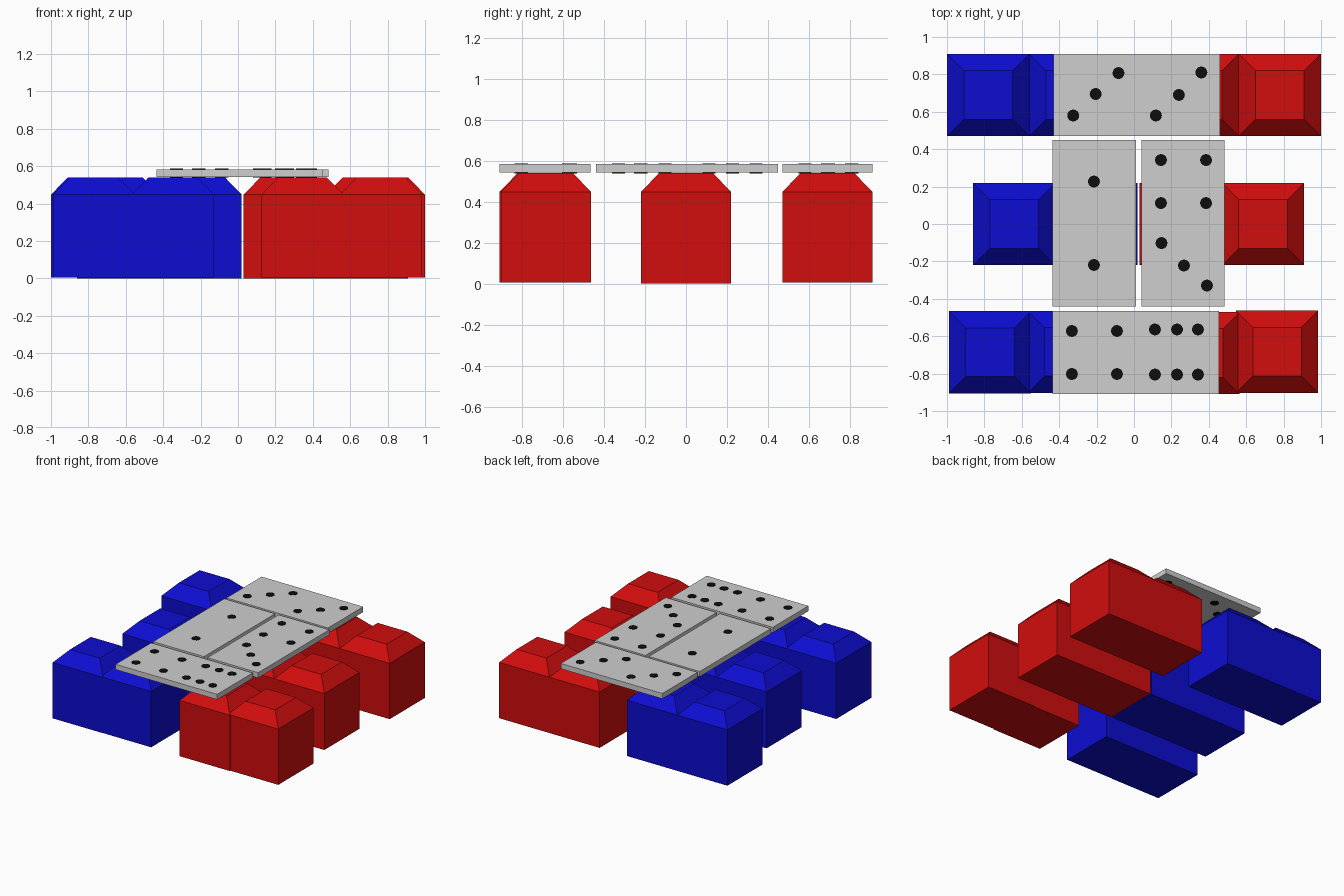
import bpy, bmesh, math

if "Cube" in bpy.data.objects:
    bpy.data.objects.remove(bpy.data.objects["Cube"])


def material(name, rgb):
    m = bpy.data.materials.new(name)
    m.diffuse_color = (*rgb, 1)
    m.use_nodes = True
    m.node_tree.nodes["Principled BSDF"].inputs["Base Color"].default_value = m.diffuse_color
    return m


BLUE = material("blue", (0.004, 0.004, 0.64))
RED = material("red", (0.64, 0.004, 0.004))
GREY = material("light grey", (0.62, 0.62, 0.62))
BLACK = material("black", (0.004, 0.004, 0.004))

SIZE, SHOULDER, TOP, INSET = 0.44, 0.447, 0.54, 0.09


def finish(bm, name, mat):
    bmesh.ops.remove_doubles(bm, verts=bm.verts, dist=0.0005)
    bmesh.ops.recalc_face_normals(bm, faces=bm.faces)
    me = bpy.data.meshes.new(name)
    bm.to_mesh(me)
    bm.free()
    me.materials.append(mat)
    ob = bpy.data.objects.new(name, me)
    bpy.context.collection.objects.link(ob)
    return ob


def block(name, x0, yc, z0, count, mat):
    """Row of square cells sharing one body, each with a hipped top."""
    bm = bmesh.new()

    def ring(x, z, d):
        a, b, h = x + d, x + SIZE - d, SIZE / 2 - d
        return [bm.verts.new(p) for p in
                ((a, yc - h, z), (b, yc - h, z), (b, yc + h, z), (a, yc + h, z))]

    for i in range(count):
        x = x0 + i * SIZE
        low, mid, top = ring(x, z0, 0), ring(x, SHOULDER, 0), ring(x, TOP, INSET)
        bm.faces.new(low[::-1])
        bm.faces.new(top)
        for k in range(4):
            n = (k + 1) % 4
            inner = (k == 1 and i < count - 1) or (k == 3 and i > 0)
            if not inner:
                bm.faces.new((low[k], low[n], mid[n], mid[k]))
            bm.faces.new((mid[k], mid[n], top[n], top[k]))
    finish(bm, name, mat)


def plate(name, x0, x1, y0, y1):
    bm = bmesh.new()
    bmesh.ops.create_cube(bm, size=1)
    for v in bm.verts:
        v.co = (x1 if v.co.x > 0 else x0, y1 if v.co.y > 0 else y0,
                0.583 if v.co.z > 0 else 0.541)
    finish(bm, name, GREY)


def dots(name, points):
    """Round pips going through a plate, visible on both sides."""
    bm = bmesh.new()
    for x, y in points:
        r = bmesh.ops.create_cone(bm, cap_ends=True, segments=16, radius1=0.032,
                                  radius2=0.032, depth=0.048)
        bmesh.ops.translate(bm, verts=r["verts"], vec=(x, y, 0.562))
    finish(bm, name, BLACK)


# Double blocks in the back and middle rows
block("back_blue_block", -1.0, 0.69, 0.005, 2, BLUE)
block("back_red_block", 0.12, 0.69, 0.005, 2, RED)
block("middle_blue_block", -0.86, 0.0, 0.0, 2, BLUE)
block("middle_red_block", 0.03, 0.0, 0.0, 2, RED)

# Front row: slightly overlapping single cells
block("front_blue_outer_block", -0.99, -0.686, 0.005, 1, BLUE)
block("front_blue_inner_block", -0.568, -0.684, 0.005, 1, BLUE)
block("front_red_inner_block", 0.125, -0.69, 0.005, 1, RED)
block("front_red_outer_block", 0.545, -0.683, 0.005, 1, RED)

# Tiles resting on the blocks
plate("back_tile", -0.43, 0.46, 0.47, 0.91)
plate("middle_left_tile", -0.435, 0.01, -0.44, 0.45)
plate("middle_right_tile", 0.04, 0.485, -0.44, 0.45)
plate("front_tile", -0.435, 0.455, -0.91, -0.465)

# Pips
dots("back_tile_pips", [(-0.325, 0.58), (-0.205, 0.695), (-0.083, 0.807),
                        (0.117, 0.58), (0.24, 0.69), (0.36, 0.81)])
dots("middle_left_tile_pips", [(-0.214, 0.227), (-0.214, -0.219)])
dots("middle_right_tile_pips",
     [(x, y) for x in (0.144, 0.385) for y in (0.342, 0.112)]
     + [(0.147, -0.102), (0.267, -0.222), (0.39, -0.329)])
dots("front_tile_pips",
     [(x, y) for x in (-0.332, -0.091) for y in (-0.572, -0.802)]
     + [(x, y) for x in (0.112, 0.23, 0.342) for y in (-0.564, -0.805)])
